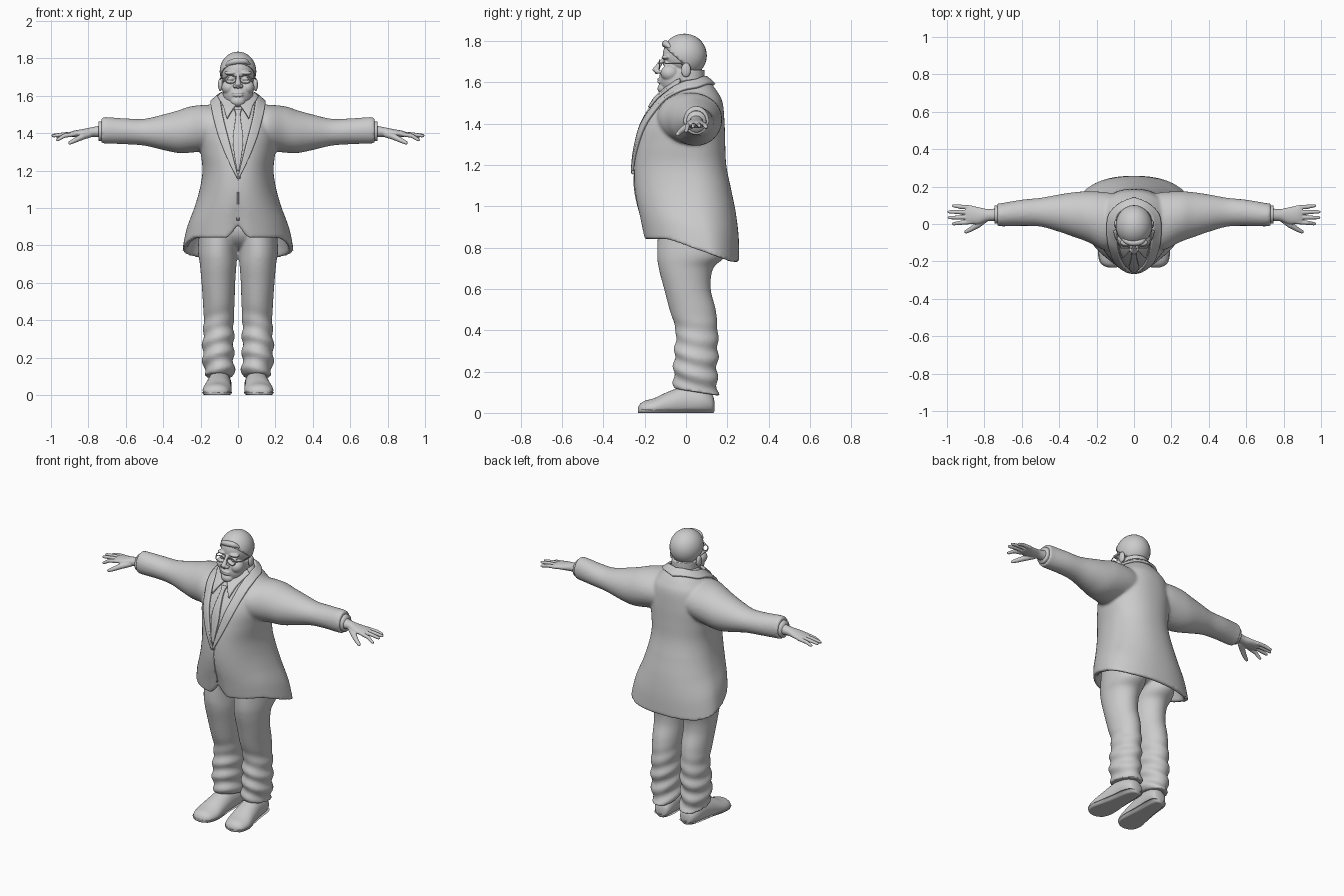
import bpy, bmesh, math
from mathutils import Vector, Matrix
from mathutils.bvhtree import BVHTree

if "Cube" in bpy.data.objects:
    bpy.data.objects.remove(bpy.data.objects["Cube"])

grey = bpy.data.materials.new("plain grey")
grey.use_nodes = True
grey.diffuse_color = (0.6, 0.6, 0.6, 1)
grey.node_tree.nodes["Principled BSDF"].inputs["Base Color"].default_value = (0.6, 0.6, 0.6, 1)


def spline(pts, n=6):
    """Catmull-Rom through tuples of any length."""
    out = []
    for i in range(len(pts) - 1):
        quad = [pts[max(i - 1, 0)], pts[i], pts[i + 1], pts[min(i + 2, len(pts) - 1)]]
        for k in range(n):
            t = k / n
            out.append(tuple(b + 0.5 * t * (c - a + t * (2*a - 5*b + 4*c - d + t * (3*(b - c) + d - a)))
                             for a, b, c, d in zip(*quad)))
    return out + [tuple(pts[-1])]


def skin(bm, rings, cap=True, loop=True):
    rows = [[bm.verts.new(p) for p in r] for r in rings]
    n = len(rows[0])
    for a, b in zip(rows, rows[1:]):
        for i in range(n if loop else n - 1):
            bm.faces.new((a[i], a[(i + 1) % n], b[(i + 1) % n], b[i]))
    if cap:
        bm.faces.new(rows[0])
        bm.faces.new(rows[-1])


def loft(bm, stations, axis, seg=32, warp=None):
    """Elliptical sections (position, centre a, centre b, radius a, radius b)."""
    rings = []
    for t, ca, cb, ra, rb in spline(stations):
        ring = []
        for i in range(seg):
            w = math.tau * i / seg
            a, b = ca + ra * math.cos(w), cb + rb * math.sin(w)
            p = {"x": (t, a, b), "y": (a, t, b), "z": (a, b, t)}[axis]
            ring.append(warp(p, w) if warp else p)
        rings.append(ring)
    skin(bm, rings)


def tube(bm, path, ref=(0, 0, 1), seg=10):
    """Round tube through (x, y, z, radius) points."""
    rings = []
    for i, p in enumerate(path):
        t = Vector(path[min(i + 1, len(path) - 1)][:3]) - Vector(path[max(i - 1, 0)][:3])
        u = t.cross(Vector(ref)).normalized()
        v = t.cross(u).normalized()
        rings.append([Vector(p[:3]) + p[3] * (u * math.cos(math.tau * k / seg) + v * math.sin(math.tau * k / seg))
                      for k in range(seg)])
    skin(bm, rings)


def ball(bm, c, r):
    bmesh.ops.create_uvsphere(bm, u_segments=28, v_segments=18, radius=1,
                              matrix=Matrix.Translation(c) @ Matrix.Diagonal((*r, 1)))


def finish(bm, name, mirror=False, voxel=0, smooth=0, thick=0):
    bmesh.ops.recalc_face_normals(bm, faces=bm.faces)
    me = bpy.data.meshes.new(name)
    bm.to_mesh(me)
    bm.free()
    me.materials.append(grey)
    me.polygons.foreach_set("use_smooth", [True] * len(me.polygons))
    ob = bpy.data.objects.new(name, me)
    bpy.context.collection.objects.link(ob)
    if thick:
        m = ob.modifiers.new("thickness", "SOLIDIFY")
        m.thickness, m.offset = thick, 0
    if mirror:
        ob.modifiers.new("mirror", "MIRROR")
    if voxel:
        m = ob.modifiers.new("blend", "REMESH")
        m.mode, m.voxel_size, m.use_smooth_shade = "VOXEL", voxel, True
        m = ob.modifiers.new("soften", "SMOOTH")
        m.factor, m.iterations = 0.5, smooth
    return ob


# Jacket: body shell with a sloping open hem, plus sleeves
def hem(x, y):
    slope = min(max((y + 0.08) / 0.3, 0), 1)
    notch = 0.07 * max(0, 1 - abs(x) / 0.05) if y < -0.1 else 0
    return 0.84 - 0.11 * slope + notch


body = spline([(1.62, .07, -.04, .02, .09), (1.59, .105, -.065, .02, .125), (1.55, .15, -.1, .02, .155),
               (1.5, .19, -.15, .02, .178), (1.4, .21, -.212, .02, .187), (1.3, .2, -.238, .02, .19),
               (1.2, .19, -.25, .03, .195), (1.1, .205, -.25, .04, .215), (1.0, .235, -.24, .06, .24),
               (.9, .275, -.222, .09, .255), (.8, .298, -.205, .11, .258)])
body += [(.8, .272, -.178, .11, .232), (.95, .22, -.18, .06, .2)]
rings = []
for z, w, front, mid, back in body:
    ring = []
    for i in range(72):
        a = math.tau * i / 72
        s = math.sin(a)
        x = w * math.copysign(abs(math.cos(a)) ** 0.9, math.cos(a))
        y = mid + (back - mid) * s if s > 0 else mid + (mid - front) * s
        ring.append((x, y, z if z > 1.1 else 1.1 - (1.1 - z) / 0.3 * (1.1 - hem(x, y))))
    rings.append(ring)
bm = bmesh.new()
skin(bm, rings)
for side in (1, -1):
    loft(bm, [(side * x, *rest) for x, *rest in
              [(.05, .02, 1.43, .13, .11), (.15, .015, 1.43, .155, .122), (.25, .04, 1.42, .135, .124),
               (.32, .05, 1.408, .12, .114), (.4, .058, 1.405, .1, .095), (.5, .063, 1.405, .077, .072),
               (.6, .06, 1.41, .07, .069), (.7, .05, 1.415, .063, .071), (.73, .05, 1.415, .06, .069)]], "x")
jacket = finish(bm, "jacket", voxel=0.009, smooth=5)
bpy.context.view_layer.update()
surface = BVHTree.FromObject(jacket, bpy.context.evaluated_depsgraph_get())


def drape(name, inner, outer, lift, thick):
    """Strip between two edges, laid on the jacket surface and mirrored."""
    rows = []
    for a, b in zip(spline(inner), spline(outer)):
        row = []
        for k in range(7):
            p = Vector(a).lerp(Vector(b), k / 6)
            hit, normal, _, _ = surface.find_nearest(p)
            q = hit + normal * lift
            q.x = 0 if abs(p.x) < 1e-5 else max(q.x, 0)
            row.append(q)
        rows.append(row)
    bm = bmesh.new()
    skin(bm, rows, cap=False, loop=False)
    return finish(bm, name, mirror=True, thick=thick)


# Lapels, shirt collar, tie, front edge and button
drape("lapels",
      [(0, -.26, 1.17), (.045, -.23, 1.35), (.075, -.16, 1.47), (.09, -.05, 1.57), (.085, .05, 1.61), (0, .1, 1.63)],
      [(.006, -.26, 1.16), (.085, -.23, 1.33), (.13, -.14, 1.48), (.145, -.03, 1.56), (.13, .07, 1.59), (0, .15, 1.6)],
      .009, .014)
drape("shirt_collar", [(.008, -.1, 1.53), (.045, -.07, 1.57), (.075, -.02, 1.6)],
      [(.055, -.16, 1.465), (.075, -.1, 1.53), (.1, -.03, 1.585)], .016, .014)
drape("tie", [(0, -.13, 1.52), (0, -.16, 1.49), (0, -.23, 1.35), (0, -.25, 1.2)],
      [(.02, -.13, 1.52), (.012, -.16, 1.49), (.026, -.23, 1.35), (.006, -.25, 1.2)], .006, .01)
drape("front_edge", [(0, -.25, 1.15), (0, -.25, 1.04), (0, -.23, .93)],
      [(.004, -.25, 1.15), (.004, -.25, 1.04), (.004, -.23, .93)], .001, .006)
bm = bmesh.new()
ball(bm, (.004, -.256, 1.165), (.01, .009, .01))
finish(bm, "button")

# Shirt cuffs and hands
bm = bmesh.new()
loft(bm, [(.7, .05, 1.412, .05, .055), (.745, .05, 1.41, .048, .052)], "x")
finish(bm, "shirt_cuffs", mirror=True)
bm = bmesh.new()
loft(bm, [(.72, .05, 1.41, .036, .034), (.78, .048, 1.406, .032, .026), (.83, .045, 1.4, .045, .022),
          (.88, .05, 1.396, .049, .017), (.9, .05, 1.395, .044, .011)], "x", 20)
for y, tip, drop in ((.011, .975, .03), (.037, .997, .008), (.062, .998, .006), (.088, .975, .012)):
    spread = (y - .05) * .25
    tube(bm, [(.87, y, 1.396, .012), (.93, y + spread / 2, 1.396 - drop / 3, .0115),
              (tip - .01, y + spread, 1.394 - drop, .009), (tip, y + spread, 1.393 - drop, .004)])
tube(bm, [(.79, .03, 1.395, .018), (.835, -.005, 1.38, .017), (.875, -.03, 1.36, .013),
          (.9, -.042, 1.348, .01), (.907, -.045, 1.344, .004)])
finish(bm, "hands", mirror=True, voxel=.0035, smooth=3)


# Trousers with folds gathering near the ankles
def folds(p, w):
    x, y, z = p
    amount = .007 * max(0, min(1, (.48 - z) / .2)) * math.sin(70 * z + 2 * math.sin(w + 1))
    return (x + amount * math.cos(w), y + amount * math.sin(w),
            z - .22 * (y - .05) * max(0, 1 - z / .4))


bm = bmesh.new()
loft(bm, [(.1, .1, .052, .073, .108), (.13, .1, .047, .08, .107), (.2, .106, .045, .083, .105),
          (.3, .105, .05, .083, .105), (.4, .103, .052, .08, .102), (.5, .103, .032, .085, .112),
          (.6, .105, .007, .09, .113), (.7, .106, .0, .098, .132), (.78, .108, .03, .106, .17),
          (.95, .1, .02, .1, .15)], "z", 40, folds)
ball(bm, (.02, .03, .89), (.18, .16, .12))
finish(bm, "trousers", mirror=True, voxel=.008, smooth=4)

# Shoes and their flat soles
shoe = [(.137, .09, .035, .02, .025), (.125, .09, .045, .045, .045), (.08, .095, .055, .06, .065),
        (0, .1, .055, .064, .075), (-.08, .106, .04, .071, .065), (-.15, .112, .025, .077, .048),
        (-.2, .115, .02, .065, .038), (-.222, .116, .018, .045, .026), (-.232, .116, .015, .02, .012)]
for name, grow, low, high in (("shoes", 0, .012, 1), ("soles", .004, 0, .016)):
    bm = bmesh.new()
    loft(bm, [(y, x, z, a + grow, b + grow) for y, x, z, a, b in shoe], "y", 32,
         lambda p, w: (p[0], p[1], min(max(p[2], low), high)))
    finish(bm, name, mirror=True)

# Head: skull, jaw, neck and facial features blended together
bm = bmesh.new()
ball(bm, (0, -.01, 1.73), (.09, .103, .098))
ball(bm, (0, -.05, 1.615), (.082, .08, .088))
tube(bm, [(0, .015, 1.46, .08), (0, .012, 1.66, .077)], ref=(1, 0, 0), seg=28)
ball(bm, (0, -.105, 1.57), (.04, .033, .03))
tube(bm, [(0, -.11, 1.712, .009), (0, -.13, 1.685, .012), (0, -.148, 1.66, .017), (0, -.135, 1.645, .012)],
     ref=(1, 0, 0))
for z in (1.602, 1.615):
    ball(bm, (0, -.127, z), (.03, .012, .007))
for s in (1, -1):
    ball(bm, (s * .048, -.078, 1.645), (.04, .045, .04))
    ball(bm, (s * .04, -.098, 1.722), (.034, .021, .011))
    ball(bm, (s * .04, -.098, 1.69), (.017, .015, .01))
    ball(bm, (s * .017, -.135, 1.652), (.011, .015, .01))
    ball(bm, (s * .094, .0, 1.66), (.013, .024, .036))
finish(bm, "head", voxel=.004, smooth=3)

# Hair cap trimmed along a sloping hairline, with a swept front lock
bm = bmesh.new()
ball(bm, (0, -.008, 1.73), (.095, .106, .103))
bmesh.ops.bisect_plane(bm, geom=bm.verts[:] + bm.edges[:] + bm.faces[:], plane_co=(0, -.1, 1.768),
                       plane_no=(0, .66, .75), clear_inner=True)
finish(bm, "hair", thick=.006)
bm = bmesh.new()
tube(bm, spline([(.06, -.075, 1.768, .008), (.035, -.095, 1.785, .016), (-.01, -.1, 1.785, .017),
                 (-.045, -.088, 1.775, .014), (-.07, -.06, 1.76, .007)]))
finish(bm, "front_lock")

# Glasses
bm = bmesh.new()
for s in (1, -1):
    tube(bm, [(s * .04 + .029 * math.cos(a * math.tau / 28), -.128, 1.688 + .021 * math.sin(a * math.tau / 28), .003)
              for a in range(30)], ref=(0, 1, 0), seg=6)
    tube(bm, [(s * .069, -.128, 1.695, .003), (s * .09, -.09, 1.692, .003), (s * .096, .0, 1.69, .003)], seg=6)
tube(bm, [(-.012, -.13, 1.692, .003), (0, -.134, 1.695, .003), (.012, -.13, 1.692, .003)], seg=6)
finish(bm, "glasses")
